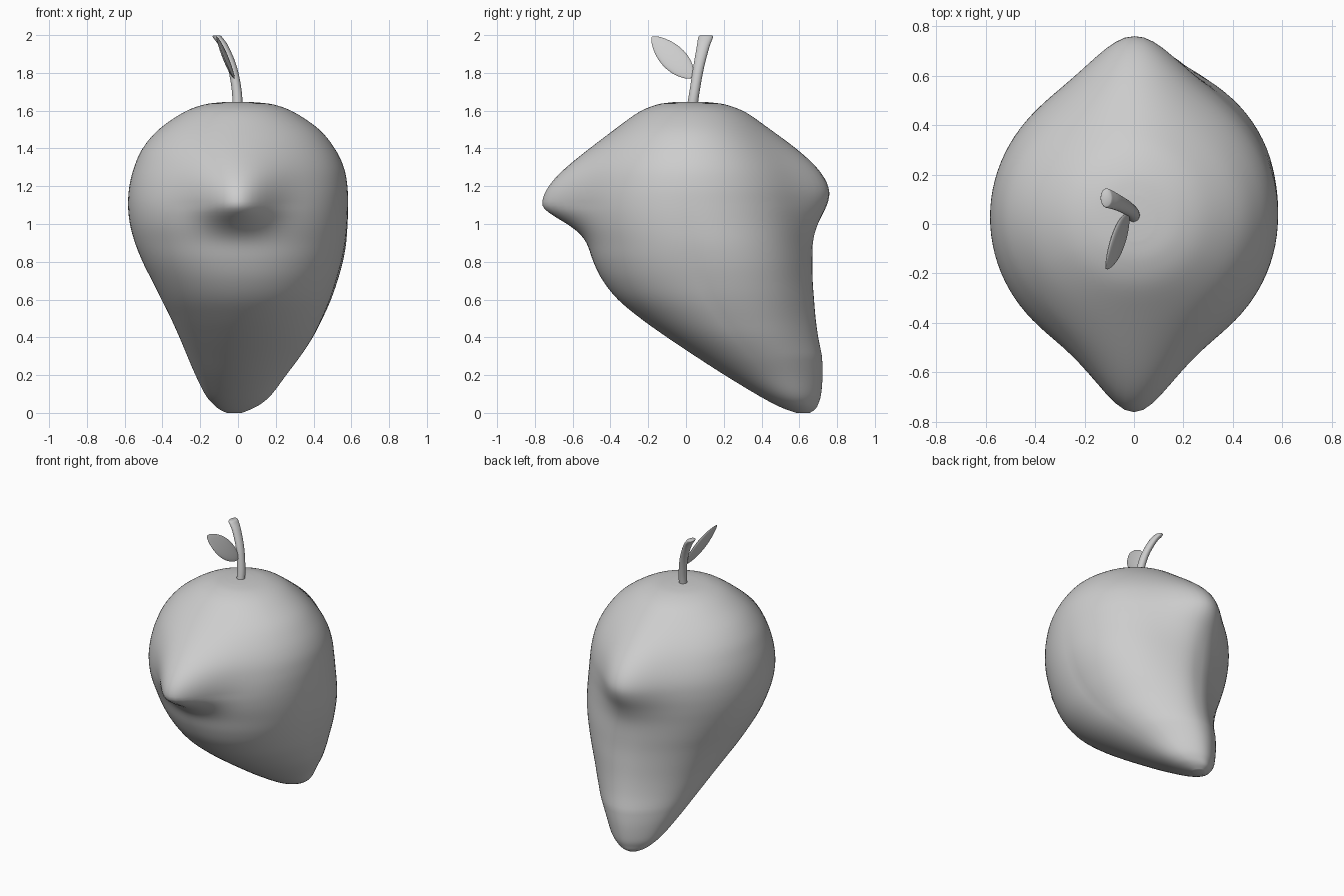
import bpy, bmesh, math
from mathutils import Vector

cube = bpy.data.objects.get("Cube")
if cube:
    bpy.data.objects.remove(cube, do_unlink=True)

grey = bpy.data.materials.new("plain grey")
grey.use_nodes = True
grey.diffuse_color = (0.61, 0.61, 0.61, 1)
grey.node_tree.nodes["Principled BSDF"].inputs["Base Color"].default_value = grey.diffuse_color


def spline(rows, steps):
    """Smoothly interpolate rows of values with a Catmull-Rom spline."""
    padded = [rows[0]] + list(rows) + [rows[-1]]
    result = []
    for a, b, c, d in zip(padded, padded[1:], padded[2:], padded[3:]):
        for k in range(steps):
            t = k / steps
            result.append([
                q + t * ((r - p) + t * ((2 * p - 5 * q + 4 * r - s) + t * (3 * (q - r) + s - p))) / 2
                for p, q, r, s in zip(a, b, c, d)])
    return result + [list(rows[-1])]


def loft(name, rings):
    """Skin a list of closed rings and cap both ends."""
    bm = bmesh.new()
    loops = [[bm.verts.new(p) for p in ring] for ring in rings]
    count = len(loops[0])
    for low, high in zip(loops, loops[1:]):
        for i in range(count):
            j = (i + 1) % count
            bm.faces.new((low[i], low[j], high[j], high[i]))
    bm.faces.new(loops[0])
    bm.faces.new(loops[-1])
    bmesh.ops.recalc_face_normals(bm, faces=bm.faces)
    mesh = bpy.data.meshes.new(name)
    bm.to_mesh(mesh)
    bm.free()
    mesh.materials.append(grey)
    obj = bpy.data.objects.new(name, mesh)
    bpy.context.collection.objects.link(obj)
    bpy.ops.object.select_all(action='DESELECT')
    obj.select_set(True)
    bpy.context.view_layer.objects.active = obj
    bpy.ops.object.shade_smooth_by_angle(angle=math.radians(50))
    return obj


def angles(count):
    return [math.tau * i / count for i in range(count)]


def bell(value, spread):
    return math.exp(-(value / spread) ** 2)


# Fruit body ovals without bumps: height, right, left, front and back edge
BODY = [
    (0, -.06, .02, .585, .647), (.02, -.1, .07, .525, .668),
    (.05, -.135, .125, .46, .675), (.1, -.175, .18, .37, .68),
    (.2, -.225, .255, .205, .675), (.3, -.268, .33, .05, .66),
    (.4, -.31, .395, -.1, .64), (.5, -.355, .445, -.24, .625),
    (.6, -.405, .487, -.36, .615), (.7, -.455, .52, -.44, .607),
    (.8, -.505, .548, -.49, .605), (.9, -.545, .568, -.52, .605),
    (1, -.572, .578, -.548, .61), (1.1, -.582, .582, -.557, .612),
    (1.2, -.575, .579, -.54, .6), (1.3, -.55, .56, -.5, .56),
    (1.4, -.505, .512, -.435, .492), (1.5, -.42, .43, -.345, .398),
    (1.59, -.29, .3, -.24, .295), (1.632, -.18, .19, -.145, .2),
    (1.645, -.08, .08, -.06, .11),
]


def body_ring(z, x_min, x_max, front, back):
    """Oval section with a nose bump in front and a ridge behind."""
    size = min(1, (x_max - x_min) / .6)
    nose = .205 * bell(z - 1.11, .29 if z > 1.11 else .115)
    if z > 1.18:
        ridge = .153 * bell(z - 1.18, .3) * size
    else:
        ridge = (.06 + .093 * bell(z - 1.18, .165)) * size
    nose_width = .18 + .3 * max(0, z - 1.1)
    cheek = .09 * bell(z - .72, .32)
    mid_x, half_x = (x_min + x_max) / 2, (x_max - x_min) / 2
    mid_y, half_y = (front + back) / 2, (back - front) / 2
    ring = []
    for a in angles(96):
        c, s = math.cos(a), math.sin(a)
        # The lower back is fuller on the left side
        swell = 1 + cheek * 2 * max(0, c) * max(0, s)
        x, y = half_x * c * swell, half_y * s * swell
        if s < 0:
            y -= nose * bell(x, nose_width) * min(1, -2 * s)
        else:
            y += ridge * bell(x, .21 * size) * min(1, 2 * s)
        ring.append((mid_x + x, mid_y + y, z))
    return ring


loft("fruit_body", [body_ring(*row) for row in spline(BODY, 5)])

# Stem: centre x, y, z and the two radii, bending sideways and back
STEM = [
    (-.003, .03, 1.6, .027, .029), (-.006, .045, 1.7, .026, .027),
    (-.03, .067, 1.83, .025, .029), (-.075, .091, 1.94, .025, .034),
    (-.108, .104, 1.988, .025, .039), (-.112, .106, 1.997, .02, .034),
]
loft("stem", [[(x + rx * math.cos(a), y + ry * math.sin(a), z) for a in angles(24)]
              for x, y, z, rx, ry in spline(STEM, 4)])

# Leaf: thin rounded lens reaching forward from the stem
base, tip = Vector((-.02, .035, 1.775)), Vector((-.115, -.18, 1.992))
along = (tip - base).normalized()
across = Vector((-.2, .66, .7))
across = (across - along * across.dot(along)).normalized()
normal = along.cross(across)
leaf = []
for i in range(25):
    t = .005 + .99 * i / 24
    swell = math.sin(math.pi * t ** .9) ** .65
    leaf.append([base.lerp(tip, t) + across * (.068 * swell * math.cos(a))
                 + normal * (.014 * swell * math.sin(a)) for a in angles(24)])
loft("leaf", leaf)
